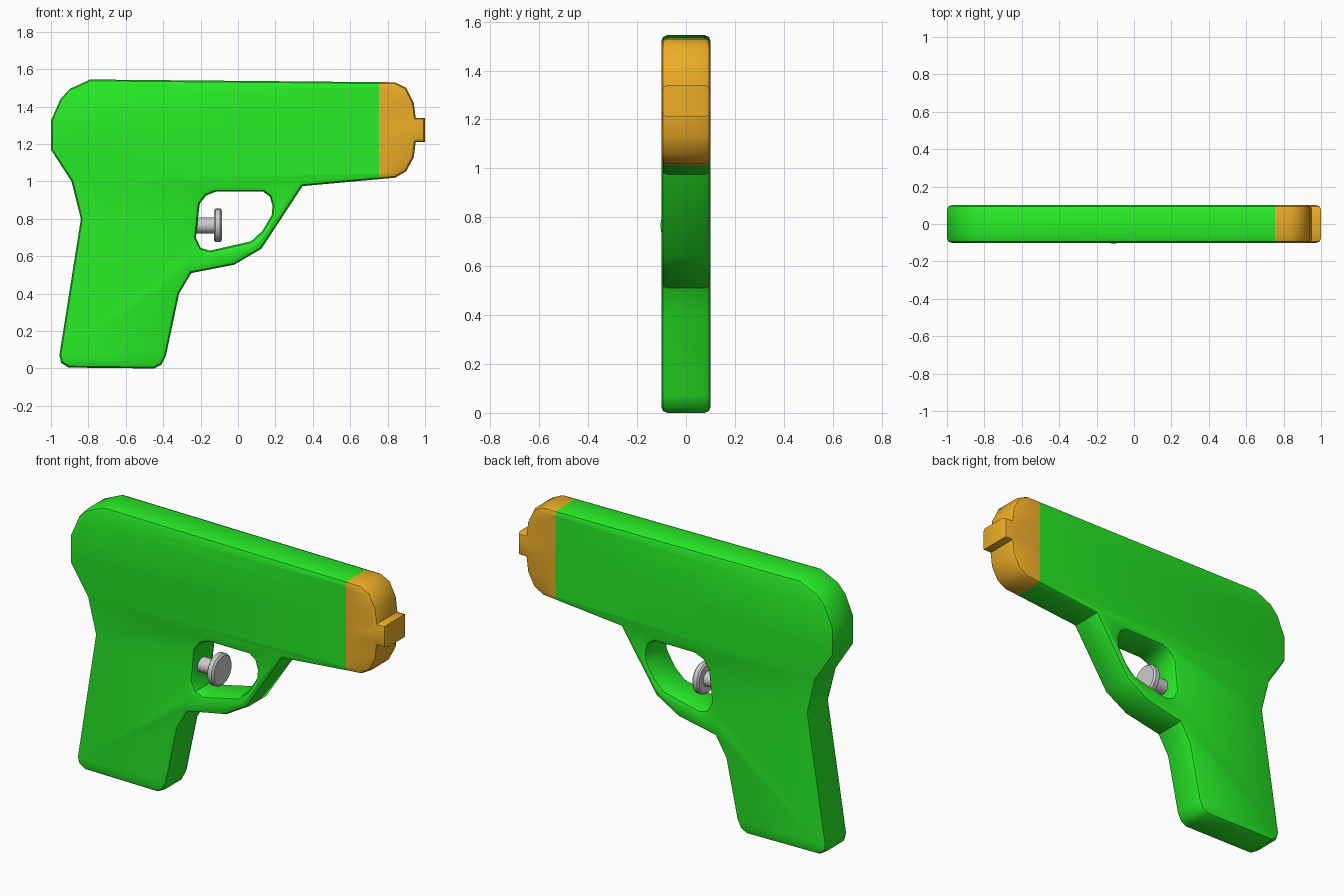
import bpy, bmesh, math
from mathutils import Matrix

if "Cube" in bpy.data.objects:
    bpy.data.objects.remove(bpy.data.objects["Cube"])

OUTLINE = [(-.79, 1.545), (-.90, 1.495), (-.95, 1.44), (-1, 1.325), (-1, 1.17), (-.89, 1.0),
           (-.84, .80), (-.955, .07), (-.945, .03), (-.905, .005), (-.45, 0), (-.41, .02),
           (-.385, .07), (-.315, .40), (-.25, .51), (-.02, .555), (.125, .64), (.345, .975),
           (.84, 1.02), (.90, 1.055), (.94, 1.13), (.95, 1.21), (1, 1.21), (1, 1.34),
           (.95, 1.34), (.94, 1.42), (.90, 1.50), (.84, 1.53)]
GUARD_HOLE = [(-.12, .945), (.135, .945), (.17, .92), (.185, .87), (.18, .82), (.13, .735),
              (.07, .68), (-.15, .63), (-.2, .645), (-.225, .70), (-.205, .88), (-.17, .925)]
HALF, BEVEL, CUT_X = 0.101, 0.025, 0.755


def material(name, rgb):
    m = bpy.data.materials.new(name)
    m.diffuse_color = (*rgb, 1)
    m.use_nodes = True
    m.node_tree.nodes["Principled BSDF"].inputs["Base Color"].default_value = m.diffuse_color
    return m


def finish(bm, name, mat=None, angle=35):
    bmesh.ops.recalc_face_normals(bm, faces=bm.faces)
    me = bpy.data.meshes.new(name)
    bm.to_mesh(me)
    bm.free()
    ob = bpy.data.objects.new(name, me)
    bpy.context.collection.objects.link(ob)
    if mat:
        me.materials.append(mat)
    bpy.ops.object.select_all(action='DESELECT')
    ob.select_set(True)
    bpy.context.view_layer.objects.active = ob
    bpy.ops.object.shade_smooth_by_angle(angle=math.radians(angle))
    return ob


# Rounded slab of the whole silhouette with the trigger opening
curve = bpy.data.curves.new("silhouette", 'CURVE')
curve.dimensions, curve.fill_mode = '2D', 'BOTH'
curve.extrude, curve.bevel_depth = HALF - BEVEL, BEVEL
curve.offset, curve.bevel_resolution = -BEVEL, 1
for loop in (OUTLINE, GUARD_HOLE):
    sp = curve.splines.new('POLY')
    sp.points.add(len(loop) - 1)
    sp.use_cyclic_u = True
    for p, (x, z) in zip(sp.points, loop):
        p.co = (x, z, 0, 1)
helper = bpy.data.objects.new("silhouette", curve)
bpy.context.collection.objects.link(helper)
bpy.context.view_layer.update()
slab = bpy.data.meshes.new_from_object(helper)
slab.transform(Matrix.Rotation(math.pi / 2, 4, 'X'))
bpy.data.objects.remove(helper)


def slab_part(name, mat, front):
    bm = bmesh.new()
    bm.from_mesh(slab)
    bmesh.ops.remove_doubles(bm, verts=bm.verts, dist=1e-4)
    bmesh.ops.bisect_plane(bm, geom=bm.verts[:] + bm.edges[:] + bm.faces[:],
                           plane_co=(CUT_X, 0, 0), plane_no=(1, 0, 0),
                           clear_outer=not front, clear_inner=front)
    return finish(bm, name, mat)


# Green body with grip and guard, orange muzzle with nozzle
slab_part("body", material("green", (.02, .85, .02)), False)
slab_part("muzzle", material("orange", (.85, .42, .02)), True)
bpy.data.meshes.remove(slab)

# Trigger: shaft and button turned about the x axis
bm = bmesh.new()
profile = [(-.26, 0), (-.26, .042), (-.128, .042), (-.128, .08), (-.12, .09),
           (-.095, .09), (-.086, .08), (-.086, 0)]
verts = [bm.verts.new((x, -.015, .765 + r)) for x, r in profile]
edges = [bm.edges.new(e) for e in zip(verts, verts[1:])]
bmesh.ops.spin(bm, geom=verts + edges, cent=(0, -.015, .765), axis=(1, 0, 0),
               angle=math.tau, steps=24)
bmesh.ops.remove_doubles(bm, verts=bm.verts, dist=1e-4)
finish(bm, "trigger")
